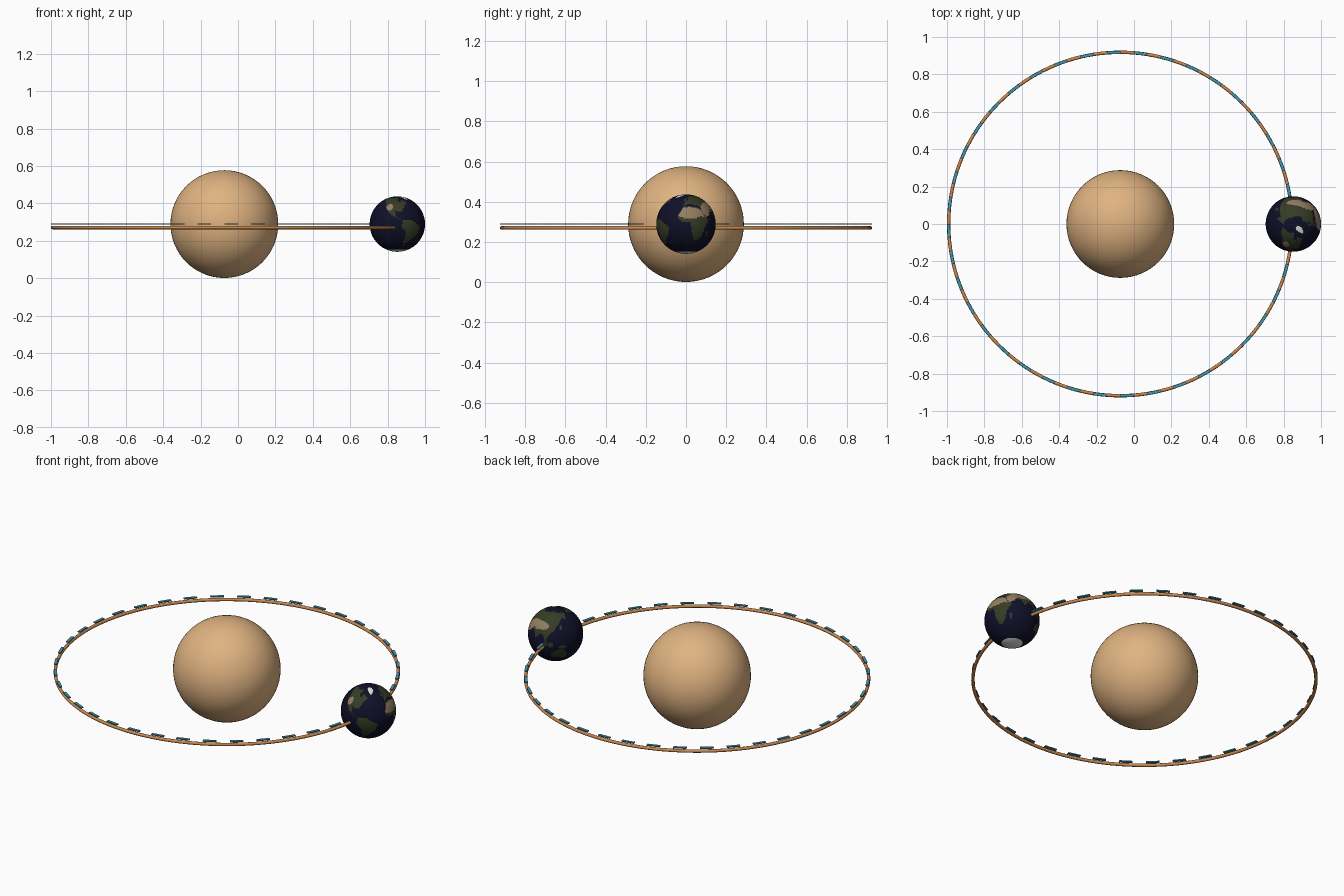
import bpy
import bmesh
from math import sin, cos, tau, asin, atan2, degrees
from mathutils import Vector

default_cube = bpy.data.objects.get("Cube")
if default_cube:
    bpy.data.objects.remove(default_cube, do_unlink=True)

CENTRE = Vector((-0.073, 0, 0.289))
ORBIT_RADIUS = 0.918


def material(name, colour):
    mat = bpy.data.materials.new(name)
    mat.use_nodes = True
    rgba = (*colour, 1)
    mat.diffuse_color = rgba
    shader = mat.node_tree.nodes["Principled BSDF"]
    shader.inputs["Base Color"].default_value = rgba
    shader.inputs["Roughness"].default_value = 0.8
    return mat


star_tan = material("star tan", (0.74, 0.45, 0.22))
orbit_orange = material("orbit orange", (0.6, 0.25, 0.08))
dash_teal = material("dash teal", (0.06, 0.3, 0.42))
ocean_navy = material("ocean navy", (0.005, 0.005, 0.022))
land_green = material("land green", (0.035, 0.045, 0.018))
desert_tan = material("desert tan", (0.3, 0.21, 0.12))
ice_white = material("ice white", (0.75, 0.75, 0.75))


def finish(name, *materials):
    obj = bpy.context.object
    obj.name = obj.data.name = name
    for mat in materials:
        obj.data.materials.append(mat)
    return obj


def sphere(name, location, radius, segments, *materials):
    bpy.ops.mesh.primitive_uv_sphere_add(
        segments=segments, ring_count=segments // 2,
        radius=radius, location=location)
    bpy.ops.object.shade_smooth()
    return finish(name, *materials)


# Central star
sphere("star", CENTRE, 0.288, 64, star_tan)

# Solid orbit ring
bpy.ops.mesh.primitive_torus_add(
    major_radius=ORBIT_RADIUS, minor_radius=0.009,
    major_segments=160, minor_segments=12,
    location=CENTRE - Vector((0, 0, 0.019)))
bpy.ops.object.shade_smooth()
finish("orbit_ring", orbit_orange)


# Dashed orbit: short flat curved bars above the ring
def add_dash(bm, start, sweep, steps, width, height):
    sections = []
    for i in range(steps + 1):
        angle = start + sweep * i / steps
        corners = []
        for side, up in ((-1, -1), (1, -1), (1, 1), (-1, 1)):
            r = ORBIT_RADIUS + side * width / 2
            corners.append(bm.verts.new(
                (r * cos(angle), r * sin(angle), up * height / 2)))
        sections.append(corners)
    for a, b in zip(sections, sections[1:]):
        for i in range(4):
            j = (i + 1) % 4
            bm.faces.new((a[i], a[j], b[j], b[i]))
    bm.faces.new(sections[0])
    bm.faces.new(reversed(sections[-1]))


DASHES = 40
bm = bmesh.new()
for n in range(DASHES):
    add_dash(bm, tau * n / DASHES, tau / DASHES / 2, 4, 0.016, 0.006)
bmesh.ops.recalc_face_normals(bm, faces=bm.faces)
mesh = bpy.data.meshes.new("orbit_dashes")
bm.to_mesh(mesh)
bm.free()
mesh.materials.append(dash_teal)
dashes = bpy.data.objects.new("orbit_dashes", mesh)
dashes.location = CENTRE
bpy.context.collection.objects.link(dashes)

# Coast outlines as (longitude, latitude) in tens of degrees
north_america = [(-16.5, 6.8), (-12, 7), (-8.5, 7.2), (-9, 5.8), (-8, 5.2),
                 (-7.5, 6.2), (-5.6, 5.2), (-7, 4.2), (-8, 2.6), (-9.6, 2.9),
                 (-9.4, 1.7), (-8, .8), (-10.5, 2), (-12.3, 3.8),
                 (-12.6, 5), (-15, 6)]
south_america = [(-7.8, .8), (-6, 1), (-3.5, -.6), (-4, -2.2), (-6.5, -4.2),
                 (-7, -5.4), (-7.4, -4), (-7, -1.8), (-8.1, -.5)]
africa = [(-.6, 3.5), (1, 3.7), (3.2, 3.1), (4.3, 1.2), (5.1, 1.1),
          (3.9, -.8), (3.5, -2.3), (2.6, -3.4), (1.8, -3.4), (1.2, -1.6),
          (.9, .4), (-.8, .5), (-1.7, 1.5)]
eurasia = [(-.9, 3.7), (-.2, 4.8), (.8, 5.5), (.5, 6), (2, 7.1), (4, 6.7),
           (7, 7.3), (10.5, 7.7), (18, 6.9), (16, 5.2), (15, 5.9), (13, 4.2),
           (12.2, 3.1), (10.8, 2), (10.4, .2), (9.8, 1.6), (9, 2.2),
           (7.8, .8), (7.2, 2.1), (5.8, 2.5), (5.5, 1.8), (4.4, 1.3),
           (3.5, 2.9), (3.6, 3.6), (2.3, 3.8), (1.3, 4.4), (.3, 4.2)]
australia = [(11.4, -2.2), (13, -1.2), (14.2, -1.1), (15.3, -2.6),
             (15, -3.8), (13, -3.2), (11.5, -3.4)]
greenland = [(-6.5, 7.8), (-4.5, 6), (-2.3, 7), (-2, 8.1), (-5, 8.2)]

# Patches as centre and half size, in the same units
islands = [(11.4, 0, .5, .6), (10.2, 0, .4, .5), (14, -.5, .9, .4),
           (4.7, -1.9, .3, .6), (13.8, 3.7, .4, .5), (-.2, 5.4, .4, .5)]
deserts = [(.8, 2.3, 2.9, 1.2), (4.5, 2.5, 1.7, 1.3), (7.5, 3.8, 3.3, 1),
           (-11, 3.8, .9, .9)]


def inside_outline(lon, lat, outline):
    inside = False
    for (x1, y1), (x2, y2) in zip(outline, outline[1:] + outline[:1]):
        if (y1 > lat) != (y2 > lat):
            if lon < x1 + (lat - y1) * (x2 - x1) / (y2 - y1):
                inside = not inside
    return inside


def inside_patch(lon, lat, patches):
    return any(((lon - x) / w) ** 2 + ((lat - y) / h) ** 2 < 1
               for x, y, w, h in patches)


def surface_index(lon, lat):
    if lat < -6.8 or inside_outline(lon, lat, greenland):
        return 3
    continents = (north_america, south_america, africa, eurasia, australia)
    if any(inside_outline(lon, lat, c) for c in continents):
        return 2 if inside_patch(lon, lat, deserts) else 1
    return 1 if inside_patch(lon, lat, islands) else 0


# Orbiting planet, its faces coloured by longitude and latitude
planet = sphere("planet", CENTRE + Vector((0.925, 0, 0)), 0.148, 160,
                ocean_navy, land_green, desert_tan, ice_white)
for face in planet.data.polygons:
    d = face.center.normalized()
    face.material_index = surface_index(
        degrees(atan2(d.y, d.x)) / 10, degrees(asin(d.z)) / 10)
